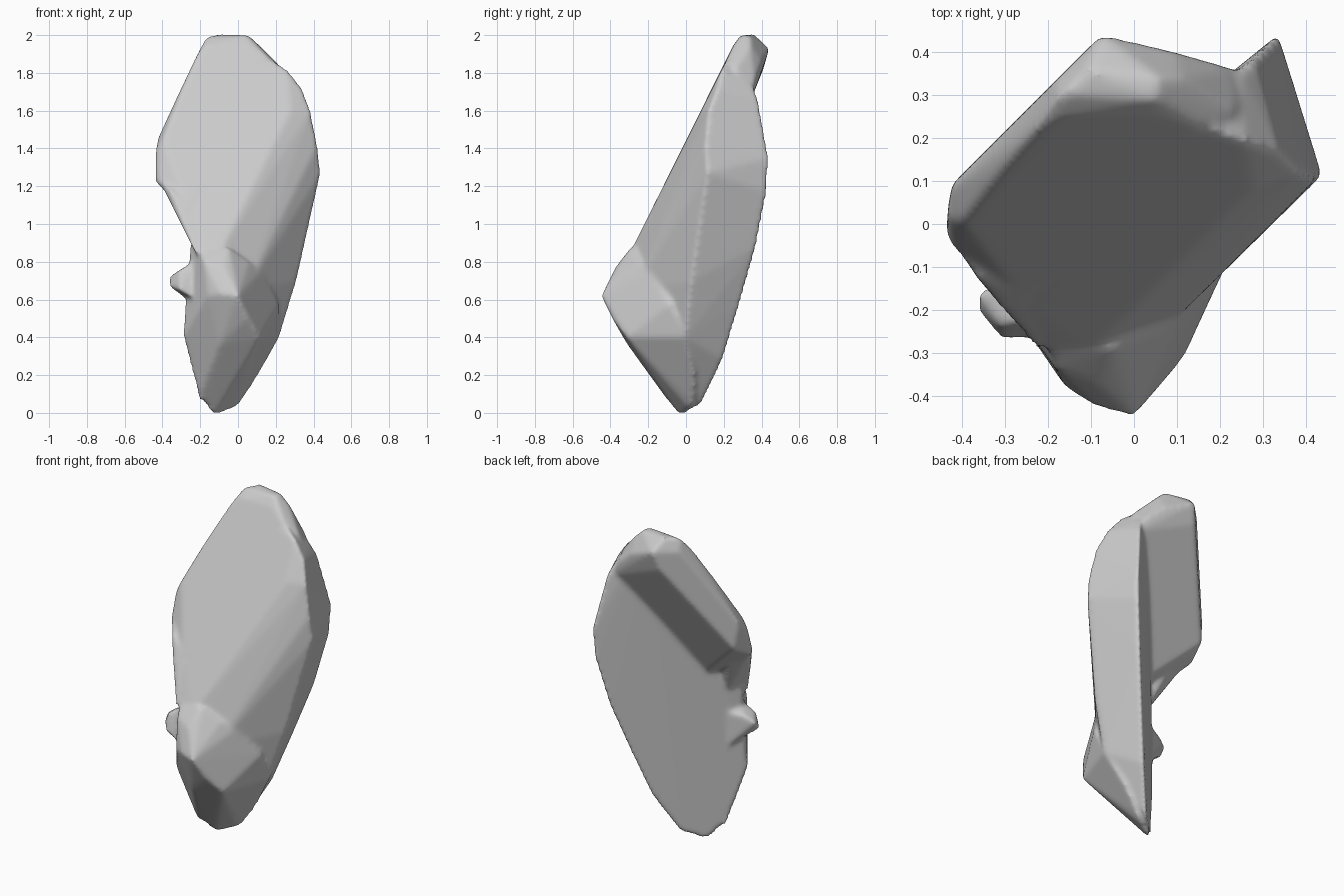
import bpy, bmesh
from mathutils import Vector

old = bpy.data.objects.get("Cube")
if old:
    bpy.data.objects.remove(old)

stone = bpy.data.materials.new("stone grey")
stone.use_nodes = True
GREY = (0.6, 0.6, 0.6, 1)
stone.diffuse_color = GREY
stone.node_tree.nodes["Principled BSDF"].inputs["Base Color"].default_value = GREY

R = 0.5 ** 0.5


def turned(s, d, z):
    """Along the slab, through its thickness, height."""
    return Vector(((s - d) * R, (s + d) * R, z))


def front_cut(d, z):
    """Point on the leaning front plane."""
    return turned((-0.285 + 0.5 * (z - 0.87)) / R - d, d, z)


def add_hull(bm, points):
    verts = [bm.verts.new(p) for p in points]
    bmesh.ops.convex_hull(bm, input=verts)
    loose = [v for v in verts if v.is_valid and not v.link_faces]
    bmesh.ops.delete(bm, geom=loose, context='VERTS')


bm = bmesh.new()

# Leaf shaped slab: flat back outline, then the smaller front outline
back = [(-.1, -.015), (.04, .03), (.21, .28), (.34, .585), (.46, .88), (.54, 1.17),
        (.55, 1.35), (.495, 1.53), (.47, 1.66), (.43, 1.73), (.35, 1.8),
        (-.27, .2), (-.34, .41), (-.31, .6), (-.24, .83)]
slab = [turned(s, .075, z) for s, z in back]
slab += [turned(*p) for p in ((.39, -.23, 1.27), (.37, -.225, 1.42), (.32, -.21, 1.0),
                              (.24, -.2, .7), (.15, -.16, .4), (-.16, -.225, .65))]
# Broad bevel along the front ridge
slab += [front_cut(-.14, z) for z in (.85, 1.6)]
slab += [front_cut(.03, 1.05), front_cut(.07, 1.85)]
slab += [Vector(p) for p in ((-.2, -.285, .86), (.385, .12, 1.6), (.34, .165, 1.72),
                             (.26, .19, 1.82), (.1, .25, 1.92))]
add_hull(bm, slab)

# Raised block with a sloping side wall
block = [turned(s, .365, z) for s, z in ((.215, 1.82), (-.21, 1.29), (-.24, 1.45), (.1, 1.92), (.26, 1.93))]
block += [turned(s, .05, z) for s, z in ((.44, 1.66), (-.09, 1.0), (-.28, 1.02))]
block += [front_cut(.05, z) for z in (1.07, 1.89)]
block += [front_cut(d, z) for d, z in ((.285, 1.45), (.305, 1.7), (.315, 1.89))]
block += [Vector(p) for p in ((-.16, .25, 1.945), (.06, .25, 1.945), (-.17, .3, 1.99),
                              (.05, .29, 2.0), (-.11, .36, 2.005), (.06, .34, 1.995),
                              (.12, .25, 1.92), (.11, .34, 1.95), (.1, .4, 1.86),
                              (.22, .365, 1.76), (.24, .26, 1.82),
                              (-.44, -.02, 1.22), (-.435, .01, 1.38), (-.42, -.06, 1.22))]
add_hull(bm, block)

# Thin web running down from the block
add_hull(bm, [turned(-.33, .27, 1.24), turned(-.2, .25, 1.25), turned(-.14, .05, 1.1),
              turned(-.35, .17, 1.19), turned(-.37, -.05, .84), turned(-.22, .03, .84),
              turned(-.25, -.1, .85), front_cut(.06, 1.1)])

# Blunt nose and tapering foot, blended into the slab's side
nose = [Vector(p) for p in (
    (0, -.45, .62), (-.09, -.425, .63), (-.16, -.38, .62), (-.18, -.34, .8), (-.08, -.375, .77),
    (-.2, -.285, .86), (-.05, -.29, .88), (.06, -.25, .8), (.115, -.315, .4), (.05, -.39, .5),
    (.12, -.2, .75), (.17, -.17, .5), (-.17, -.3, .47), (-.29, -.19, .4),
    (-.21, -.1, .07), (-.13, -.03, -.015), (-.02, .01, .03), (-.1, -.31, .36), (-.28, -.2, .5))]
nose += [turned(*p) for p in ((.15, -.16, .4), (.1, -.215, .58), (.12, -.05, .22), (.04, .03, .04))]
add_hull(bm, nose)

# Small side knob
add_hull(bm, [Vector(p) for p in (
    (-.365, -.16, .72), (-.365, -.2, .67), (-.31, -.27, .65), (-.31, -.24, .755),
    (-.2, -.22, .82), (-.15, -.26, .56), (-.22, -.1, .56), (-.31, -.14, .755), (-.22, -.1, .77))])

mesh = bpy.data.meshes.new("standing_stone")
bmesh.ops.recalc_face_normals(bm, faces=bm.faces)
bm.to_mesh(mesh)
bm.free()
mesh.materials.append(stone)
body = bpy.data.objects.new("standing_stone", mesh)
bpy.context.collection.objects.link(body)

# Fuse the parts and soften the edges
fuse = body.modifiers.new("fuse", 'REMESH')
fuse.mode = 'VOXEL'
fuse.voxel_size = 0.012
fuse.use_smooth_shade = True
soft = body.modifiers.new("soften", 'SMOOTH')
soft.factor = 0.5
soft.iterations = 11
